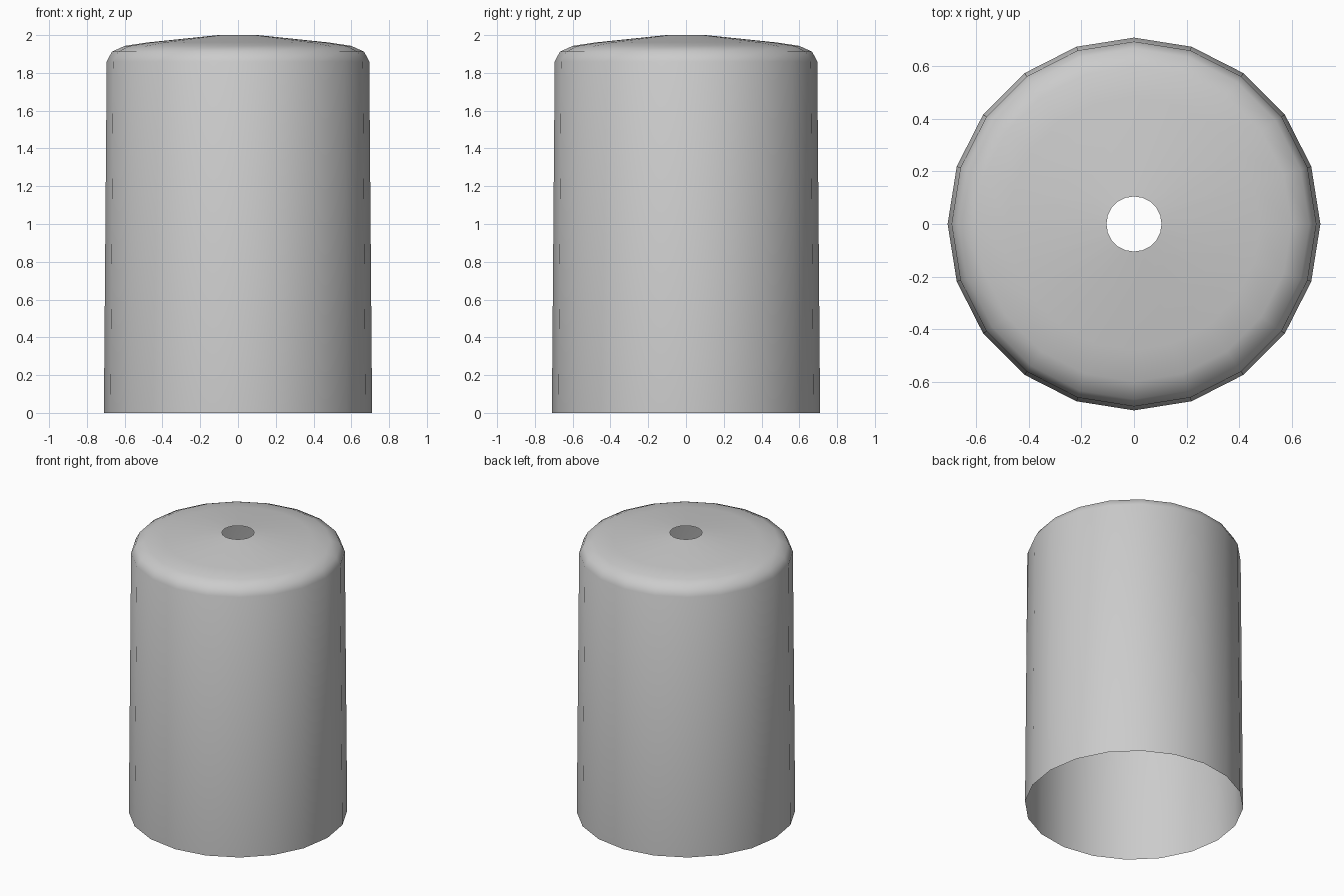
import bpy
import bmesh
from math import cos, sin, pi, radians

cube = bpy.data.objects.get("Cube")
if cube:
    bpy.data.objects.remove(cube, do_unlink=True)

SIDES = 20

# Plain grey material
grey = bpy.data.materials.new("light grey")
grey.use_nodes = True
colour = (0.6, 0.6, 0.6, 1)
grey.diffuse_color = colour
grey.node_tree.nodes["Principled BSDF"].inputs["Base Color"].default_value = colour

# Radius and height from the open bottom rim to the hole in the top
profile = [(0.71, 0), (0.695, 1.86), (0.668, 1.912), (0.6, 1.943),
           (0.48, 1.961), (0.105, 2)]

# Thin open shell, spun from the profile
bm = bmesh.new()
rings = [[bm.verts.new((r * cos(2 * pi * i / SIDES), r * sin(2 * pi * i / SIDES), z))
          for i in range(SIDES)] for r, z in profile]
for low, high in zip(rings, rings[1:]):
    for i in range(SIDES):
        j = (i + 1) % SIDES
        bm.faces.new((low[i], low[j], high[j], high[i]))

mesh = bpy.data.meshes.new("shade_shell")
bm.to_mesh(mesh)
bm.free()
mesh.materials.append(grey)
shell = bpy.data.objects.new("shade_shell", mesh)
bpy.context.collection.objects.link(shell)

# Smooth shading all over
bpy.context.view_layer.objects.active = shell
shell.select_set(True)
bpy.ops.object.shade_smooth_by_angle(angle=radians(60))
